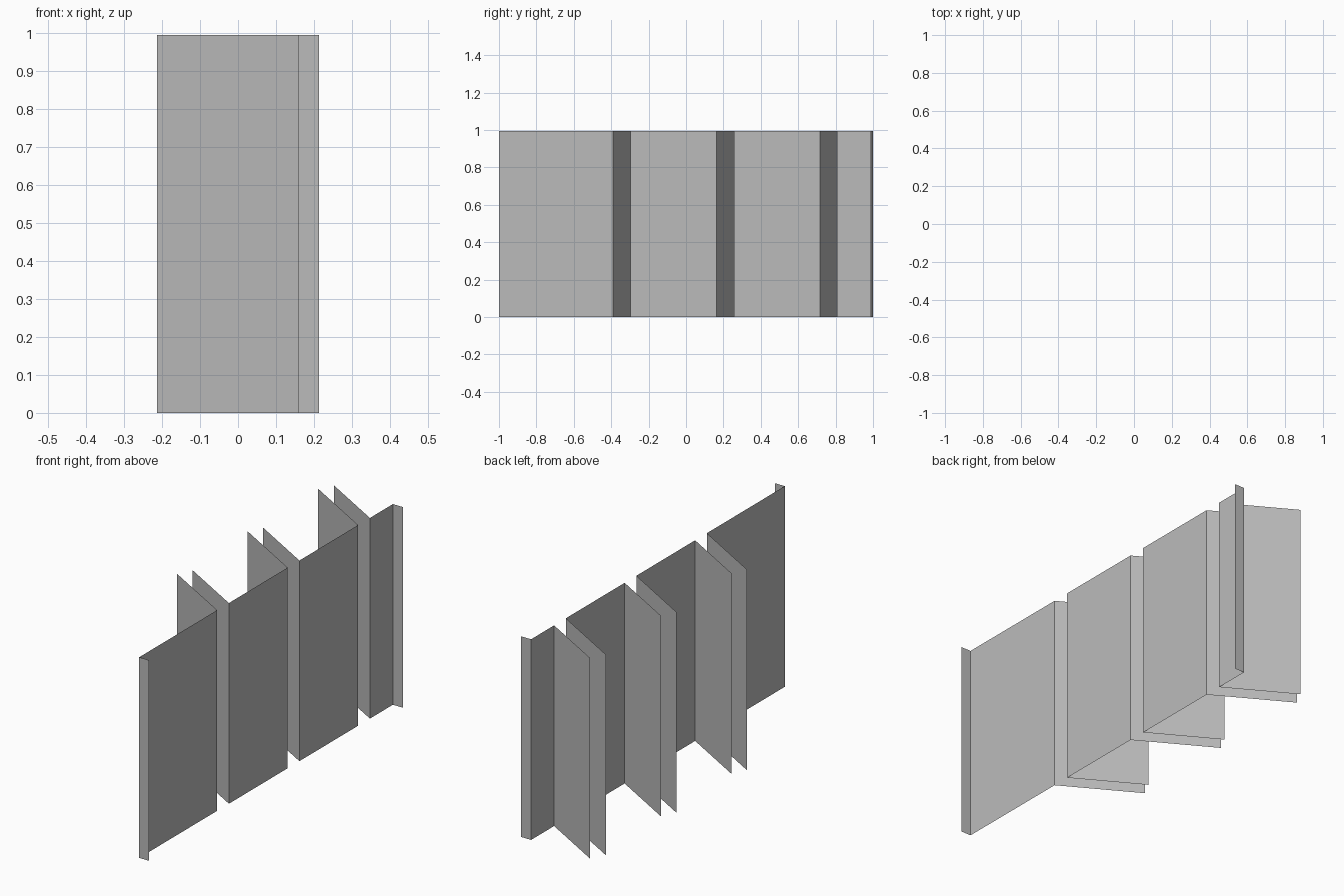
import bpy
import math

cube = bpy.data.objects.get("Cube")
if cube:
    bpy.data.objects.remove(cube, do_unlink=True)

HEIGHT = 0.995
PANEL_X, FLANGE_X = 0.158, 0.213
SLOPE = math.tan(math.radians(30))
PITCH, SLOTS = 0.5525, 3
LOW, HIGH = -0.389, -0.297       # edges of the first slot
FRONT, BACK = -1.0, 0.988
LONG, SHORT = 0.371, 0.333       # depth of the two fins at each slot

grey = bpy.data.materials.new("plain grey")
grey.use_nodes = True
colour = (0.5, 0.5, 0.5, 1)
grey.diffuse_color = colour
grey.node_tree.nodes["Principled BSDF"].inputs["Base Color"].default_value = colour


def folded_sheet(name, path):
    """Thin sheet standing on the ground, following a plan outline."""
    n = len(path)
    verts = [(x, y, z) for z in (0, HEIGHT) for x, y in path]
    faces = [(i, i + 1, n + i + 1, n + i) for i in range(n - 1)]
    mesh = bpy.data.meshes.new(name)
    mesh.from_pydata(verts, [], faces)
    mesh.materials.append(grey)
    obj = bpy.data.objects.new(name, mesh)
    bpy.context.collection.objects.link(obj)


def fin_tip(y, depth):
    return (PANEL_X - depth, y + depth * SLOPE)


# Each sheet is a panel whose ends fold into a fin or an edge flange
for i in range(SLOTS + 1):
    if i == 0:
        start = [(FLANGE_X, FRONT), (PANEL_X, FRONT)]
    else:
        y = HIGH + (i - 1) * PITCH
        start = [fin_tip(y, SHORT), (PANEL_X, y)]
    if i == SLOTS:
        end = [(PANEL_X, BACK), (FLANGE_X, BACK)]
    else:
        y = LOW + i * PITCH
        end = [(PANEL_X, y), fin_tip(y, LONG)]
    folded_sheet(f"wall_panel_{i + 1}", start + end)
